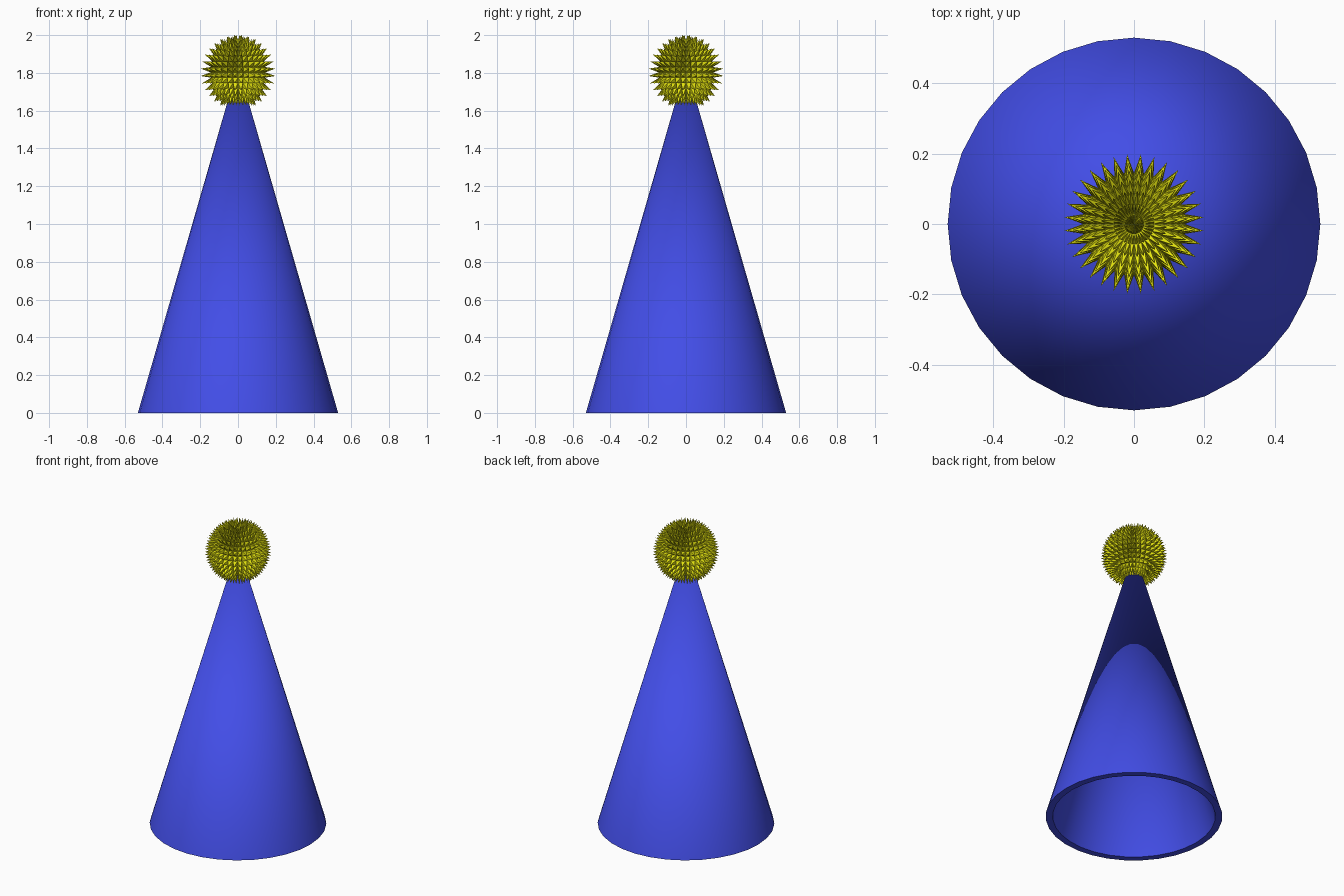
import bpy, bmesh
from math import radians, cos, sin, tau
from mathutils import Matrix, Vector

if "Cube" in bpy.data.objects:
    bpy.data.objects.remove(bpy.data.objects["Cube"])

SIDES = 32


def material(name, color):
    mat = bpy.data.materials.new(name)
    mat.diffuse_color = color
    mat.use_nodes = True
    mat.node_tree.nodes["Principled BSDF"].inputs["Base Color"].default_value = mat.diffuse_color
    return mat


def add_object(name, bm, mat):
    mesh = bpy.data.meshes.new(name)
    bm.to_mesh(mesh)
    bm.free()
    obj = bpy.data.objects.new(name, mesh)
    bpy.context.collection.objects.link(obj)
    obj.data.materials.append(mat)
    return obj


def ring(bm, radius):
    return [bm.verts.new((radius * cos(tau * i / SIDES), radius * sin(tau * i / SIDES), 0))
            for i in range(SIDES)]


# Hollow paper cone: outer and inner shells joined by a flat rim
bm = bmesh.new()
outer, inner = ring(bm, 0.53), ring(bm, 0.488)
outer_tip = bm.verts.new((0, 0, 1.84))
inner_tip = bm.verts.new((0, 0, 1.69))
for i in range(SIDES):
    j = (i + 1) % SIDES
    bm.faces.new((outer[i], outer[j], outer_tip))
    bm.faces.new((inner[j], inner[i], inner_tip))
    bm.faces.new((outer[j], outer[i], inner[i], inner[j]))
hat = add_object("hat_cone", bm, material("blue", (0.055, 0.075, 0.8, 1)))
bpy.context.view_layer.objects.active = hat
hat.select_set(True)
bpy.ops.object.shade_smooth_by_angle(angle=radians(30))

# Pompom: every face of a sphere pulled out into a flat-sided spike
bm = bmesh.new()
bmesh.ops.create_uvsphere(bm, u_segments=SIDES, v_segments=16, radius=0.145)
bmesh.ops.recalc_face_normals(bm, faces=bm.faces)
for v in bmesh.ops.poke(bm, faces=bm.faces[:])["verts"]:
    v.co = v.co.normalized() * 0.2
bmesh.ops.translate(bm, verts=bm.verts, vec=Vector((0, 0, 1.803)))
add_object("pompom", bm, material("yellow", (0.8, 0.8, 0.005, 1)))
